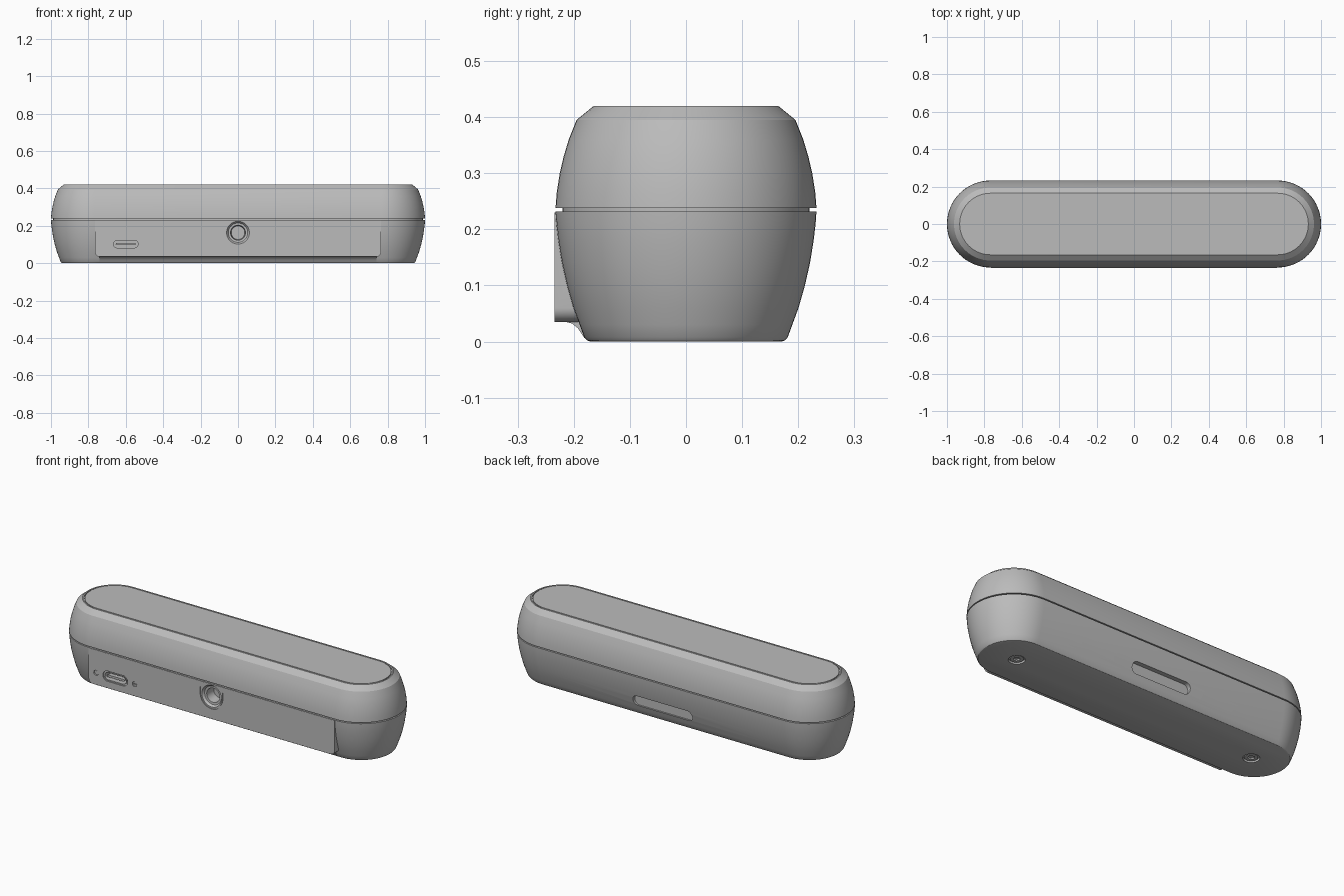
import bpy
import bmesh
import math

cube = bpy.data.objects.get("Cube")
if cube:
    bpy.data.objects.remove(cube, do_unlink=True)

# Single matte grey
grey = bpy.data.materials.new("plain_grey")
grey.use_nodes = True
COLOUR = (0.5, 0.5, 0.5, 1)
grey.diffuse_color = COLOUR
grey.node_tree.nodes["Principled BSDF"].inputs["Base Color"].default_value = COLOUR

HALF_W = 0.2325           # half depth of the pill outline
CENTRE = 1 - HALF_W       # x of the rounded end centres
SEAM_LOW, SEAM_HIGH = 0.232, 0.238
FRONT = -0.234
parts = []


def stadium(half, r, u=0, v=0, n=32):
    """Pill outline; half is the distance from middle to each arc centre."""
    pts = []
    for side in (1, -1):
        for i in range(n + 1):
            a = math.pi * (i / n - 0.5)
            pts.append((u + side * (half + r * math.cos(a)), v + side * r * math.sin(a)))
    return pts


def circle(r, u=0, v=0, n=40):
    return [(u + r * math.cos(math.tau * i / n), v + r * math.sin(math.tau * i / n))
            for i in range(n)]


def loft(name, rings):
    """Closed solid through a stack of matching rings."""
    bm = bmesh.new()
    loops = [[bm.verts.new(p) for p in ring] for ring in rings]
    for a, b in zip(loops, loops[1:]):
        for i in range(len(a)):
            j = (i + 1) % len(a)
            bm.faces.new((a[i], a[j], b[j], b[i]))
    bm.faces.new(loops[0])
    bm.faces.new(loops[-1])
    bmesh.ops.recalc_face_normals(bm, faces=bm.faces)
    mesh = bpy.data.meshes.new(name)
    bm.to_mesh(mesh)
    bm.free()
    mesh.materials.append(grey)
    ob = bpy.data.objects.new(name, mesh)
    bpy.context.collection.objects.link(ob)
    parts.append(ob)
    return ob


def prism(name, pts, start, end, axis="y"):
    place = {"x": lambda u, v, d: (d, u, v),
             "y": lambda u, v, d: (u, d, v),
             "z": lambda u, v, d: (u, v, d)}[axis]
    return loft(name, [[place(u, v, d) for u, v in pts] for d in (start, end)])


def pill_stack(name, profile):
    """Pill body from (height, inset) pairs."""
    return loft(name, [[(x, y, z) for x, y in stadium(CENTRE, HALF_W - inset)]
                       for z, inset in profile])


def combine(target, tool, operation):
    mod = target.modifiers.new("cut", "BOOLEAN")
    mod.operation = operation
    mod.solver = "EXACT"
    mod.object = tool
    bpy.context.view_layer.objects.active = target
    bpy.ops.object.modifier_apply(modifier=mod.name)
    parts.remove(tool)
    bpy.data.objects.remove(tool, do_unlink=True)


# Main shells, with a recessed band between them
lower = pill_stack("lower_shell", [
    (0, 0.062), (0.002, 0.056), (0.008, 0.051), (0.03, 0.043), (0.06, 0.032),
    (0.1, 0.0205), (0.14, 0.0115), (0.18, 0.005), (0.21, 0.0015), (SEAM_LOW, 0)])
pill_stack("seam_band", [(SEAM_LOW - 0.01, 0.012), (SEAM_HIGH + 0.01, 0.012)])
pill_stack("upper_shell", [
    (SEAM_HIGH, 0), (0.265, 0.002), (0.3, 0.0075), (0.33, 0.0145), (0.36, 0.0235),
    (0.395, 0.0375), (0.42, 0.068), (0.42, 0.075), (0.413, 0.075)])
pill_stack("top_plate", [(0.41, 0.08), (0.42, 0.08)])

# Flat front panel with rounded lower corners and a fillet underneath
W, LOW, HIGH, R = 0.765, 0.035, 0.23, 0.025
outline = [(-W, HIGH), (W, HIGH)]
for side in (1, -1):
    arc = [math.pi / 2 * i / 8 for i in range(9)]
    for a in (arc if side == 1 else reversed(arc)):
        outline.append((side * (W - R + R * math.cos(a)), LOW + R - R * math.sin(a)))
combine(lower, prism("front_panel", outline, FRONT, -0.15), "UNION")
fillet = [(-0.214, LOW), (-0.203, 0.032), (-0.193, 0.024), (-0.187, 0.015),
          (-0.181, 0.006), (-0.15, 0.006), (-0.15, 0.05), (-0.214, 0.05)]
combine(lower, prism("panel_fillet", fillet, -W + R, W - R, "x"), "UNION")


def cut_front(pts, depth):
    combine(lower, prism("cutter", pts, FRONT - 0.05, FRONT + depth), "DIFFERENCE")


# Round socket in the front panel, framed by a U-shaped groove
SZ = 0.163
arc = [math.pi * (1 + i / 24) for i in range(25)]
u_shape = [(-0.072, SZ + 0.035)] + [(0.072 * math.cos(a), SZ + 0.072 * math.sin(a)) for a in arc]
u_shape += [(0.072, SZ + 0.035), (0.067, SZ + 0.035)]
u_shape += [(0.067 * math.cos(a), SZ + 0.067 * math.sin(a)) for a in reversed(arc)]
u_shape.append((-0.067, SZ + 0.035))
cut_front(u_shape, 0.004)
cone = loft("cutter", [[(u, y, v) for u, v in circle(r, 0, SZ)] for y, r in (
    (FRONT - 0.02, 0.061), (FRONT, 0.061), (FRONT + 0.012, 0.052),
    (FRONT + 0.013, 0.04), (FRONT + 0.07, 0.036))])
combine(lower, cone, "DIFFERENCE")

# Charging port with shell and tongue, flanked by a pinhole and a slotted screw
PX, PZ = -0.6, 0.102
cut_front(stadium(0.048, 0.029, PX, PZ, 12), 0.006)
shell = prism("port_shell", stadium(0.046, 0.025, PX, PZ, 12), FRONT + 0.002, FRONT + 0.02)
combine(shell, prism("cutter", stadium(0.046, 0.02, PX, PZ, 12), FRONT - 0.02, FRONT + 0.03),
        "DIFFERENCE")
cut_front(stadium(0.046, 0.02, PX, PZ, 12), 0.06)
prism("port_tongue", stadium(0.048, 0.006, PX, PZ, 6), FRONT + 0.004, FRONT + 0.065)
for dx in (-0.12, 0.12):
    cut_front(circle(0.014, PX + dx, PZ, 20), 0.008)
prism("indicator_pin", circle(0.01, PX - 0.12, PZ, 20), FRONT + 0.004, FRONT + 0.012)
for side in (1, -1):
    half_moon = [(PX + 0.12 + 0.012 * math.cos(math.pi * i / 10),
                  PZ + side * (0.002 + 0.01 * math.sin(math.pi * i / 10))) for i in range(11)]
    prism("screw_half", half_moon, FRONT + 0.002, FRONT + 0.012)

# Pill-shaped recess in the back
combine(lower, prism("cutter", stadium(0.155, 0.03, 0, 0.085, 16), 0.19, 0.3), "DIFFERENCE")

# Screw wells in the base
for x in (-0.75, 0.75):
    for r, depth in ((0.042, 0.012), (0.016, 0.035)):
        combine(lower, prism("cutter", circle(r, x, 0), -0.02, depth, "z"), "DIFFERENCE")
    screw = prism("base_screw", circle(0.034, x, 0), 0.004, 0.016, "z")
    combine(screw, prism("cutter", circle(0.018, x, 0, 6), -0.01, 0.012, "z"), "DIFFERENCE")

# Smooth shading with sharp edges kept
bpy.ops.object.select_all(action="DESELECT")
for ob in parts:
    ob.select_set(True)
bpy.context.view_layer.objects.active = lower
bpy.ops.object.shade_smooth_by_angle(angle=math.radians(28))
